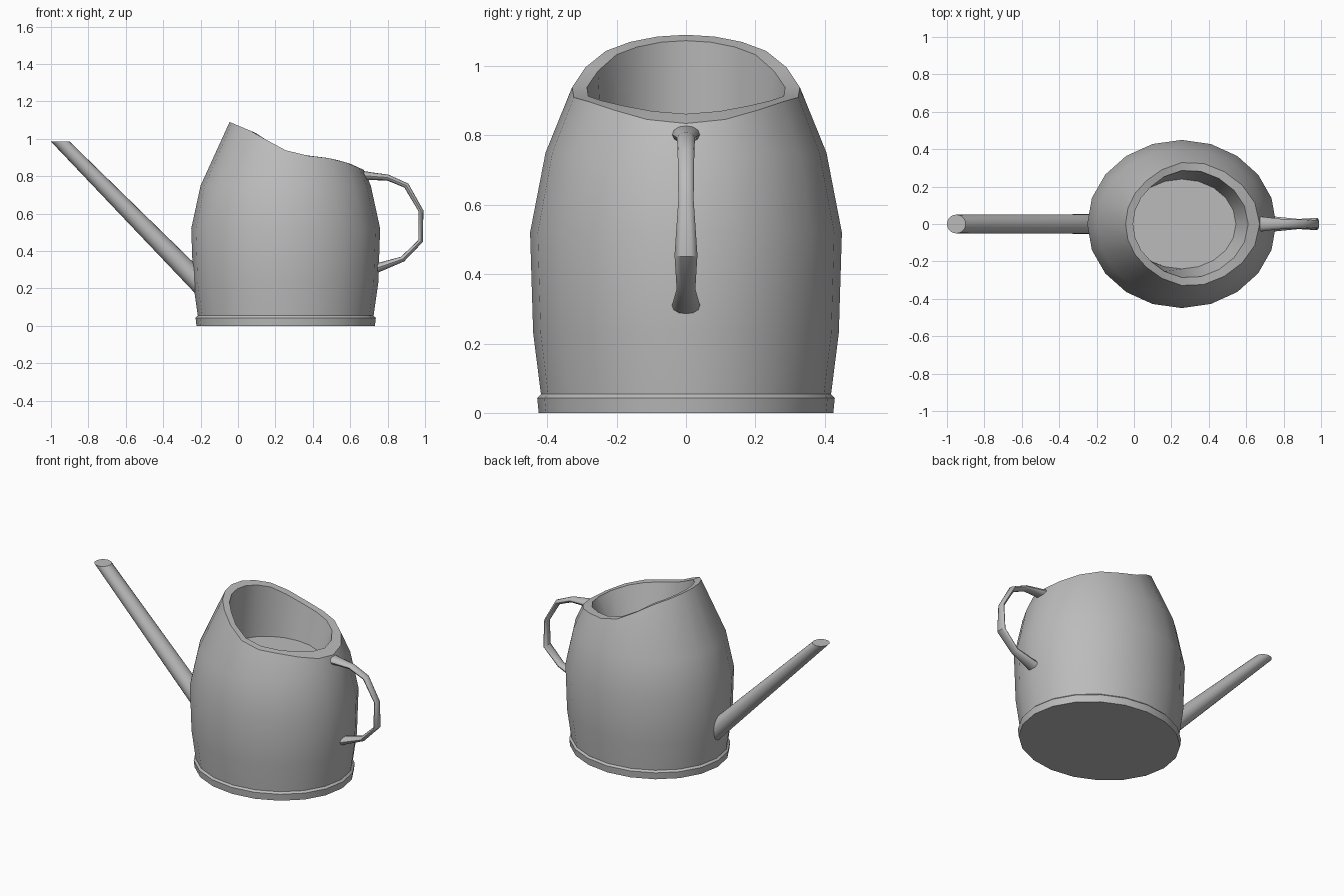
import bpy, bmesh, math
from mathutils import Vector

if "Cube" in bpy.data.objects:
    bpy.data.objects.remove(bpy.data.objects["Cube"], do_unlink=True)

CX = 0.255        # body axis
SIDES = 20
OVAL = 0.89       # depth / width of the body

grey = bpy.data.materials.new("plain grey")
grey.use_nodes = True
color = (0.5, 0.5, 0.5, 1)
grey.diffuse_color = color
grey.node_tree.nodes["Principled BSDF"].inputs["Base Color"].default_value = color


def loft(name, rings, angle=30):
    """Skin a list of rings, cap both ends, shade smooth with sharp edges."""
    bm = bmesh.new()
    loops = [[bm.verts.new(p) for p in ring] for ring in rings]
    for low, high in zip(loops, loops[1:]):
        n = len(low)
        for i in range(n):
            j = (i + 1) % n
            bm.faces.new((low[i], low[j], high[j], high[i]))
    bm.faces.new(loops[0][::-1])
    bm.faces.new(loops[-1])
    bmesh.ops.recalc_face_normals(bm, faces=bm.faces)
    mesh = bpy.data.meshes.new(name)
    bm.to_mesh(mesh)
    bm.free()
    mesh.materials.append(grey)
    obj = bpy.data.objects.new(name, mesh)
    bpy.context.collection.objects.link(obj)
    bpy.ops.object.select_all(action='DESELECT')
    obj.select_set(True)
    bpy.context.view_layer.objects.active = obj
    bpy.ops.object.shade_smooth_by_angle(angle=math.radians(angle))
    return obj


def angles(n):
    return [math.tau * i / n for i in range(n)]


def ellipse(cx, z, rx, ry, n=SIDES):
    return [(cx + rx * math.cos(a), ry * math.sin(a), z) for a in angles(n)]


def oval(z, rx):
    return ellipse(CX, z, rx, rx * OVAL)


# Sloping rim: height as a function of x
RIM = [(-0.045, 1.09), (0.05, 1.05), (0.11, 1.025), (0.17, 0.98), (0.25, 0.94),
       (0.37, 0.91), (0.5, 0.895), (0.6, 0.867), (0.67, 0.835)]


def rim_height(x):
    for (x0, z0), (x1, z1) in zip(RIM, RIM[1:]):
        if x <= x1:
            break
    return z0 + (z1 - z0) * (x - x0) / (x1 - x0)


def rim_ring(inset):
    """Ring where the tapering shoulder meets the sloping rim."""
    ring = []
    for a in angles(SIDES):
        z = 0.95
        for _ in range(25):
            r = 0.455 - 0.456 * (z - 0.75) - inset
            z = rim_height(CX + r * math.cos(a))
        ring.append((CX + r * math.cos(a), r * OVAL * math.sin(a), z))
    return ring


# Body with its hollow top
loft("body", [oval(0.03, 0.468), oval(0.055, 0.47), oval(0.23, 0.495),
              oval(0.52, 0.505), oval(0.75, 0.455),
              rim_ring(0), rim_ring(0.048),
              ellipse(CX, 0.72, 0.29, 0.24)])

# Foot band
loft("foot_band", [oval(0, 0.477), oval(0.043, 0.482), oval(0.054, 0.47)])

# Spout, cut level at the tip
loft("spout", [ellipse(-0.076, 0.1, 0.083, 0.053),
               ellipse(-0.95, 0.985, 0.05, 0.05)])

# Handle: x, z, half thickness, half width
HANDLE = [(0.67, 0.802, 0.026, 0.041), (0.71, 0.80, 0.021, 0.036),
          (0.80, 0.793, 0.016, 0.026), (0.90, 0.75, 0.015, 0.024),
          (0.978, 0.615, 0.013, 0.022), (0.978, 0.455, 0.013, 0.033),
          (0.88, 0.357, 0.015, 0.027), (0.78, 0.322, 0.022, 0.037),
          (0.73, 0.305, 0.026, 0.042)]
rings = []
for i, (x, z, thick, wide) in enumerate(HANDLE):
    before, after = HANDLE[max(i - 1, 0)], HANDLE[min(i + 1, len(HANDLE) - 1)]
    along = Vector((after[0] - before[0], 0, after[1] - before[1])).normalized()
    out = Vector((-along.z, 0, along.x))
    rings.append([Vector((x, 0, z)) + out * (thick * math.cos(a))
                  + Vector((0, wide * math.sin(a), 0)) for a in angles(12)])
loft("handle", rings, 40)
